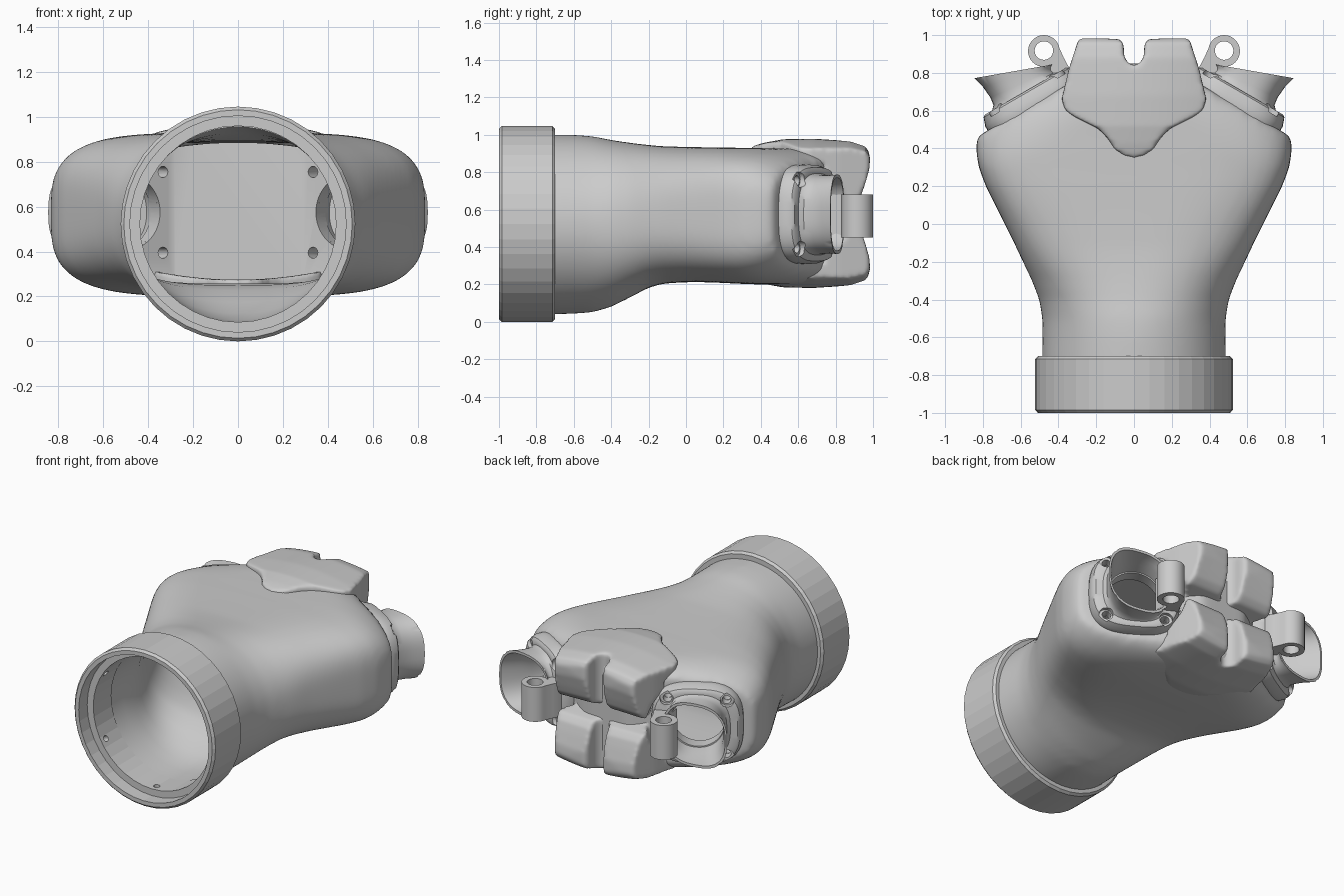
import bpy, bmesh
from math import sin, cos, pi, radians
from mathutils import Matrix, Vector

if "Cube" in bpy.data.objects:
    bpy.data.objects.remove(bpy.data.objects["Cube"])

MID = 0.575
C, S = cos(radians(30)), sin(radians(30))
# Local frame of the right finger socket: u across, v down, w outward
F = Matrix(((C, 0, S, 0.57), (-S, 0, C, 0.70), (0, -1, 0, MID), (0, 0, 0, 1)))


def finish(name, bm):
    bmesh.ops.recalc_face_normals(bm, faces=bm.faces)
    me = bpy.data.meshes.new(name)
    bm.to_mesh(me)
    bm.free()
    ob = bpy.data.objects.new(name, me)
    bpy.context.collection.objects.link(ob)
    return ob


def loft(rings, closed=False):
    bm = bmesh.new()
    vs = [[bm.verts.new(p) for p in r] for r in rings]
    n = len(vs[0])
    pairs = list(zip(vs, vs[1:])) + ([(vs[-1], vs[0])] if closed else [])
    for a, b in pairs:
        for i in range(n):
            j = (i + 1) % n
            bm.faces.new((a[i], a[j], b[j], b[i]))
    if not closed:
        bm.faces.new(vs[0])
        bm.faces.new(vs[-1])
    return bm


def superellipse(a, b, e, n=64):
    f = lambda t: abs(t) ** (2 / e) * (1 if t >= 0 else -1)
    return [(a * f(cos(2 * pi * i / n)), b * f(sin(2 * pi * i / n))) for i in range(n)]


def cylinder(bm, r, depth, matrix, seg=32):
    bmesh.ops.create_cone(bm, cap_ends=True, segments=seg, radius1=r, radius2=r,
                          depth=depth, matrix=matrix)


def bake(ob):
    dg = bpy.context.evaluated_depsgraph_get()
    me = bpy.data.meshes.new_from_object(ob.evaluated_get(dg))
    ob.modifiers.clear()
    ob.data = me


def boolean(ob, cutter, op='DIFFERENCE', self_cross=False):
    m = ob.modifiers.new("cut", 'BOOLEAN')
    m.operation, m.object, m.solver, m.use_self = op, cutter, 'EXACT', self_cross
    bake(ob)
    bpy.data.objects.remove(cutter)


def soften(ob, voxel, steps):
    m = ob.modifiers.new("remesh", 'REMESH')
    m.mode, m.voxel_size = 'VOXEL', voxel
    m = ob.modifiers.new("smooth", 'SMOOTH')
    m.factor, m.iterations = 0.5, steps
    bake(ob)


def mirror(ob):
    ob.modifiers.new("mirror", 'MIRROR').use_mirror_merge = False
    bake(ob)


def smooth(ob, deg=35):
    bpy.ops.object.select_all(action='DESELECT')
    ob.select_set(True)
    bpy.context.view_layer.objects.active = ob
    bpy.ops.object.shade_smooth_by_angle(angle=radians(deg))


# Palm: y, half width, bottom, top, squareness
SECTIONS = [(-0.70, .487, .040, 1.00, 2), (-0.60, .485, .043, 1.00, 2),
            (-0.50, .485, .050, .993, 2.05), (-0.40, .502, .080, .972, 2.2),
            (-0.30, .540, .130, .957, 2.4), (-0.20, .588, .183, .945, 2.7),
            (-0.12, .625, .205, .938, 3.0), (0.00, .685, .212, .935, 3.3),
            (0.10, .735, .212, .933, 3.6), (0.20, .785, .208, .932, 3.8),
            (0.30, .822, .203, .930, 3.9), (0.38, .835, .200, .930, 3.9),
            (0.48, .835, .200, .928, 3.9)]


def palm_solid(name, inset, start, end, w):
    secs = [(start,) + SECTIONS[0][1:]] + SECTIONS + [(end,) + SECTIONS[-1][1:]]
    rings = []
    for y, a, lo, hi, e in secs:
        mid, b = (lo + hi) / 2, (hi - lo) / 2
        rings.append([(x, y, mid + z) for x, z in superellipse(a - inset, b - inset, e, 96)])
    bm = loft(rings)
    p = F @ Vector((0, 0, w))
    for s in (1, -1):
        bmesh.ops.bisect_plane(bm, geom=bm.verts[:] + bm.edges[:] + bm.faces[:],
                               plane_co=(p.x * s, p.y, p.z), plane_no=(S * s, C, 0),
                               clear_outer=True)
        bmesh.ops.holes_fill(bm, edges=[e for e in bm.edges if e.is_boundary], sides=0)
    return finish(name, bm)


palm = palm_solid("palm_shell", 0, -0.80, 0.85, -0.075)
soften(palm, 0.02, 18)
# Dome the shell down towards each socket
for v in palm.data.vertices:
    w = (abs(v.co.x) - .57) * S + (v.co.y - .70) * C
    t = min(max((w + .36) / .285, 0), 1)
    v.co.z = MID + (v.co.z - MID) * (1 - .17 * t ** 3)
boolean(palm, palm_solid("cavity", 0.045, -1.1, 0.68, -0.16))

# Drill for socket bore and screw holes
bm = bmesh.new()
cylinder(bm, 0.165, 0.4, F @ Matrix.Translation((0, 0, -0.15)), 48)
for u in (-.18, .18):
    for v in (-.18, .18):
        cylinder(bm, 0.025, 0.4, F @ Matrix.Translation((u, v, -0.1)), 16)
drill = finish("drill", bm)
mirror(drill)
boolean(palm, drill)
smooth(palm)

# Wrist ring: lathed profile of radius and y, flat facets
PROFILE = [(.482, -1), (.509, -1), (.523, -.985), (.523, -.715), (.509, -.70),
           (.475, -.70), (.437, -.72), (.437, -.91), (.482, -.91)]
ring = finish("wrist_ring", loft(
    [[(r * cos(t), y, .523 + r * sin(t)) for t in [2 * pi * i / 40 for i in range(40)]]
     for r, y in PROFILE], True))
bm = bmesh.new()
for i in range(6):
    a = pi / 6 + i * pi / 3
    m = Matrix.Translation((0.45 * cos(a), -0.86, .523 + 0.45 * sin(a)))
    cylinder(bm, 0.02, 0.06, m @ Matrix.Rotation(-a, 4, 'Y') @ Matrix.Rotation(pi / 2, 4, 'Y'), 16)
boolean(ring, finish("ring_holes", bm))

# Finger sockets: plate flowing into a slant-cut tube
# (half width u, half height v, squareness, w, slant)
RINGS = [(.268, .25, 3, -.14, 0), (.28, .265, 3, -.11, 0), (.28, .265, 3, -.05, 0),
         (.264, .25, 3, -.005, 0), (.25, .235, 3, .005, 0), (.206, .218, 2.6, .005, 0),
         (.186, .212, 2.6, .02, .03), (.180, .21, 2.6, .05, .10), (.186, .21, 2.6, .09, .25),
         (.203, .212, 2.6, .126, .365), (.190, .195, 2.6, .126, .365),
         (.168, .190, 2.5, .05, .12), (.165, .180, 2.3, 0, 0), (.165, .165, 2, -.14, 0)]
socket = finish("finger_socket", loft(
    [[F @ Vector((u, v, w + k * u)) for u, v in superellipse(a, b, e)]
     for a, b, e, w, k in RINGS], True))
bm = bmesh.new()
for u in (-.18, .18):
    for v in (-.18, .18):
        cylinder(bm, 0.027, 0.4, F @ Matrix.Translation((u, v, -0.05)), 20)
        cylinder(bm, 0.042, 0.4, F @ Matrix.Translation((u * 1.03, v * 1.03, 0.18)), 20)
boolean(socket, finish("screw_cutter", bm), self_cross=True)
mirror(socket)
smooth(socket)

# Hinge lugs: round eye with a tapering stem
outline = [(.477 + .084 * cos(radians(t)), .916 + .084 * sin(radians(t)))
           for t in range(-105, 172, 12)]
outline += [(.372, .88), (.345, .83), (.34, .76), (.45, .74)]
lug = finish("hinge_lug", loft([[(x, y, z) for x, y in outline] for z in (.45, .68)]))
bm = bmesh.new()
cylinder(bm, 0.049, 1, Matrix.Translation((.477, .918, .565)))
boolean(lug, finish("pin_hole", bm))
mirror(lug)
smooth(lug)

# Knuckle guard: plan outline intersected with a side profile
half = [(0, .35), (.06, .365), (.105, .40), (.14, .455), (.19, .505), (.32, .57), (.365, .605),
        (.383, .66), (.345, .82), (.295, .975), (.27, .988), (.075, .978), (.055, .955),
        (.052, .885), (.03, .85), (0, .84)]
plan = half + [(-x, y) for x, y in half[-2:0:-1]]
guard = finish("knuckle_guard", loft([[(x, y, z) for x, y in plan] for z in (0, 1.15)]))
side = [(.73, .885), (.34, .885), (.34, .935), (.42, .958), (.52, .976), (.68, .979), (.88, .966),
        (.96, .94), (.985, .90), (.98, .83), (.955, .74), (.935, .68), (.90, .64), (.79, .61)]
side += [(y, 1.16 - z) for y, z in reversed(side)]
boolean(guard, finish("side_profile", loft([[(x, y, z) for y, z in side] for x in (-.6, .6)])),
        'INTERSECT')
# Clearance around each finger socket
for s in (1, -1):
    bm = bmesh.new()
    cylinder(bm, 0.31, 0.6, Matrix.Diagonal((s, 1, 1, 1)) @ F @ Matrix.Translation((0, 0, .22)), 48)
    boolean(guard, finish("clearance", bm))
soften(guard, 0.013, 7)
# Crown the guard across its width
for v in guard.data.vertices:
    v.co.z = .58 + (v.co.z - .58) * (1 - .13 * (v.co.x / .38) ** 2)
smooth(guard, 50)
